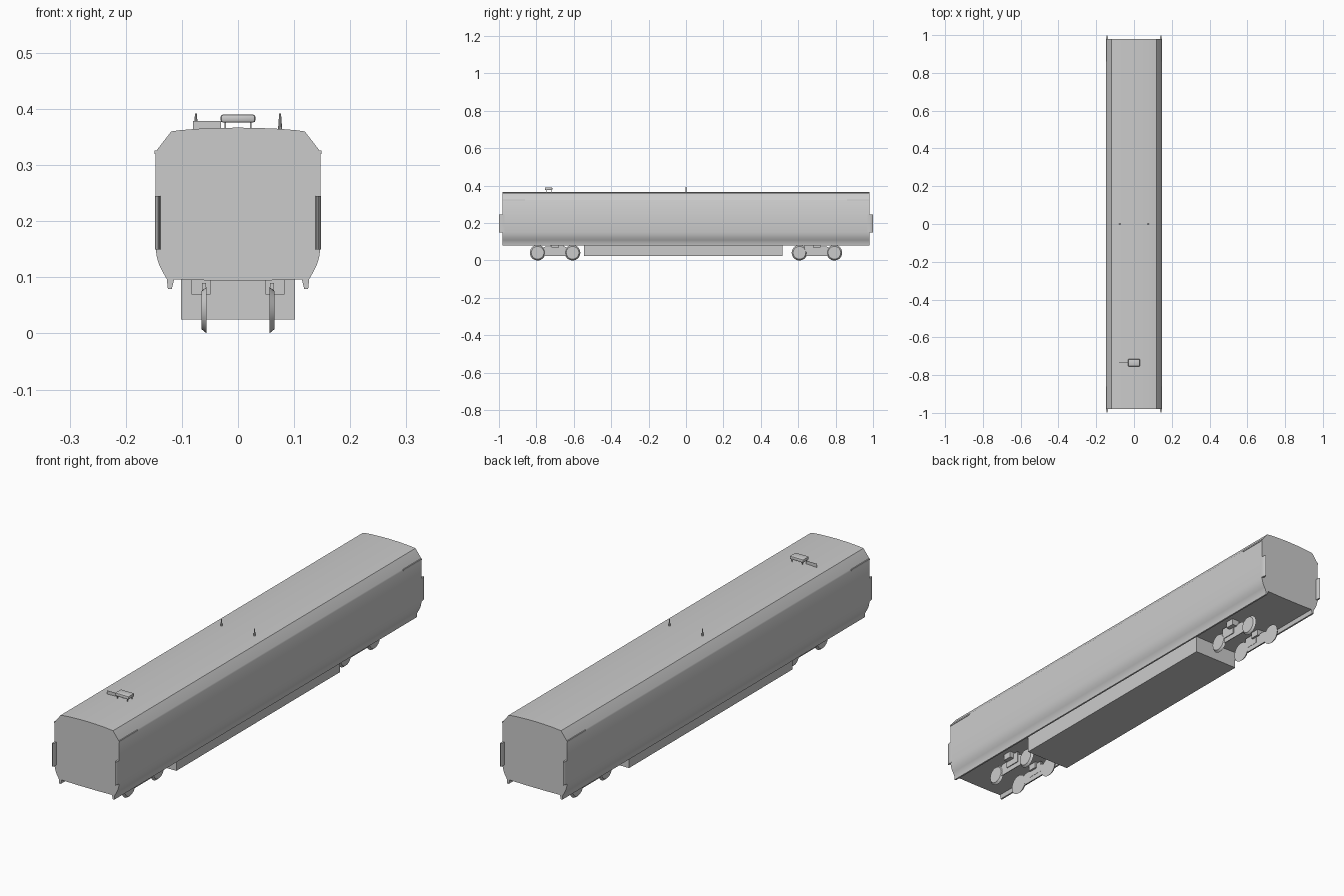
import bpy, bmesh, math
from mathutils import Matrix, Vector

if "Cube" in bpy.data.objects:
    bpy.data.objects.remove(bpy.data.objects["Cube"])


def finish(bm, name, smooth=False):
    bmesh.ops.recalc_face_normals(bm, faces=bm.faces)
    mesh = bpy.data.meshes.new(name)
    bm.to_mesh(mesh)
    bm.free()
    ob = bpy.data.objects.new(name, mesh)
    bpy.context.collection.objects.link(ob)
    if smooth:
        bpy.ops.object.select_all(action='DESELECT')
        ob.select_set(True)
        bpy.context.view_layer.objects.active = ob
        bpy.ops.object.shade_smooth_by_angle(angle=math.radians(28))
    return ob


def prism(name, pts, offset, smooth=False):
    """Extrude a closed outline of 3D points along an offset vector."""
    bm = bmesh.new()
    face = bm.faces.new([bm.verts.new(p) for p in pts])
    new = bmesh.ops.extrude_face_region(bm, geom=[face], use_keep_orig=True)
    verts = [g for g in new['geom'] if isinstance(g, bmesh.types.BMVert)]
    bmesh.ops.translate(bm, verts=verts, vec=Vector(offset))
    return finish(bm, name, smooth)


def box(name, x, y, z, bevel=0):
    bm = bmesh.new()
    bmesh.ops.create_cube(bm, size=1)
    for v in bm.verts:
        v.co = [(lo + hi) / 2 + c * (hi - lo) for c, (lo, hi) in zip(v.co, (x, y, z))]
    if bevel:
        bmesh.ops.bevel(bm, geom=bm.edges[:], offset=bevel, segments=2,
                        affect='EDGES', profile=0.5)
    return finish(bm, name, bevel > 0)


def cone(name, r1, r2, depth, matrix, segments=24):
    bm = bmesh.new()
    bmesh.ops.create_cone(bm, cap_ends=True, segments=segments, radius1=r1,
                          radius2=r2, depth=depth, matrix=matrix)
    return finish(bm, name, True)


def span(a, b):
    return (min(a, b), max(a, b))


# Car body: mirrored half cross-section, extruded lengthwise
half = [(0.05, 0.0945), (0.114, 0.096), (0.118, 0.079), (0.125, 0.079),
        (0.127, 0.097), (0.134, 0.109), (0.140, 0.121), (0.1445, 0.135),
        (0.147, 0.152), (0.147, 0.322), (0.1445, 0.327), (0.119, 0.360),
        (0.105, 0.362), (0.075, 0.3645), (0.04, 0.366)]
outline = half + [(0, 0.3667)] + [(-x, z) for x, z in reversed(half)]
prism("car_body", [(x, -0.98, z) for x, z in outline], (0, 1.96, 0), True)

# Underfloor equipment box
box("underfloor_box", (-0.102, 0.102), (-0.545, 0.515), (0.025, 0.096))

for sx in (-1, 1):
    for sy in (-1, 1):
        # Curved end panel at each body corner
        plan = [(0.138, 0.972), (0.147, 0.970), (0.1475, 0.984),
                (0.1455, 0.996), (0.1425, 1.0), (0.139, 0.994)]
        prism("end_panel", [(sx * x, sy * y, 0.15) for x, y in plan],
              (0, 0, 0.095), True)
        # Short rain gutter lip near the ends
        box("gutter_lip", span(sx * 0.143, sx * 0.149),
            span(sy * 0.86, sy * 0.98), (0.320, 0.326))

        # Bogie side frame
        frame = [(-0.093, 0.035), (-0.06, 0.024), (0.06, 0.024), (0.093, 0.035),
                 (0.093, 0.055), (0.05, 0.075), (-0.05, 0.075), (-0.093, 0.055)]
        prism("bogie_frame", [(sx * 0.058, sy * 0.70 + y, z) for y, z in frame],
              (sx * 0.003, 0, 0))
        yc = -0.69 if sy < 0 else 0.667
        box("bogie_spring_box", span(sx * 0.057, sx * 0.0645),
            (yc - 0.034, yc + 0.034), (0.044, 0.09))
        box("bogie_mount", span(sx * 0.049, sx * 0.083),
            (sy * 0.70 - 0.02, sy * 0.70 + 0.02), (0.069, 0.096))

        # Tapered wheels, widest on the inner side
        for dy in (-0.0935, 0.0935):
            m = (Matrix.Translation((sx * 0.0605, sy * 0.70 + dy, 0.0415))
                 @ Matrix.Rotation(sx * math.pi / 2, 4, 'Y'))
            cone("wheel", 0.0415, 0.034, 0.009, m, 28)

    # Roof antenna
    cone("antenna", 0.004, 0.0018, 0.030,
         Matrix.Translation((sx * 0.075, 0, 0.377)), 10)

# Roof unit on four legs
box("roof_unit", (-0.031, 0.031), (-0.754, -0.715), (0.376, 0.390), 0.004)
for x in (-0.023, 0.023):
    for y in (-0.748, -0.721):
        box("roof_unit_leg", (x - 0.0013, x + 0.0013),
            (y - 0.0013, y + 0.0013), (0.362, 0.379))
# Upright plate beside the roof unit
box("roof_plate", (-0.080, -0.030), (-0.7355, -0.7345), (0.362, 0.379))
